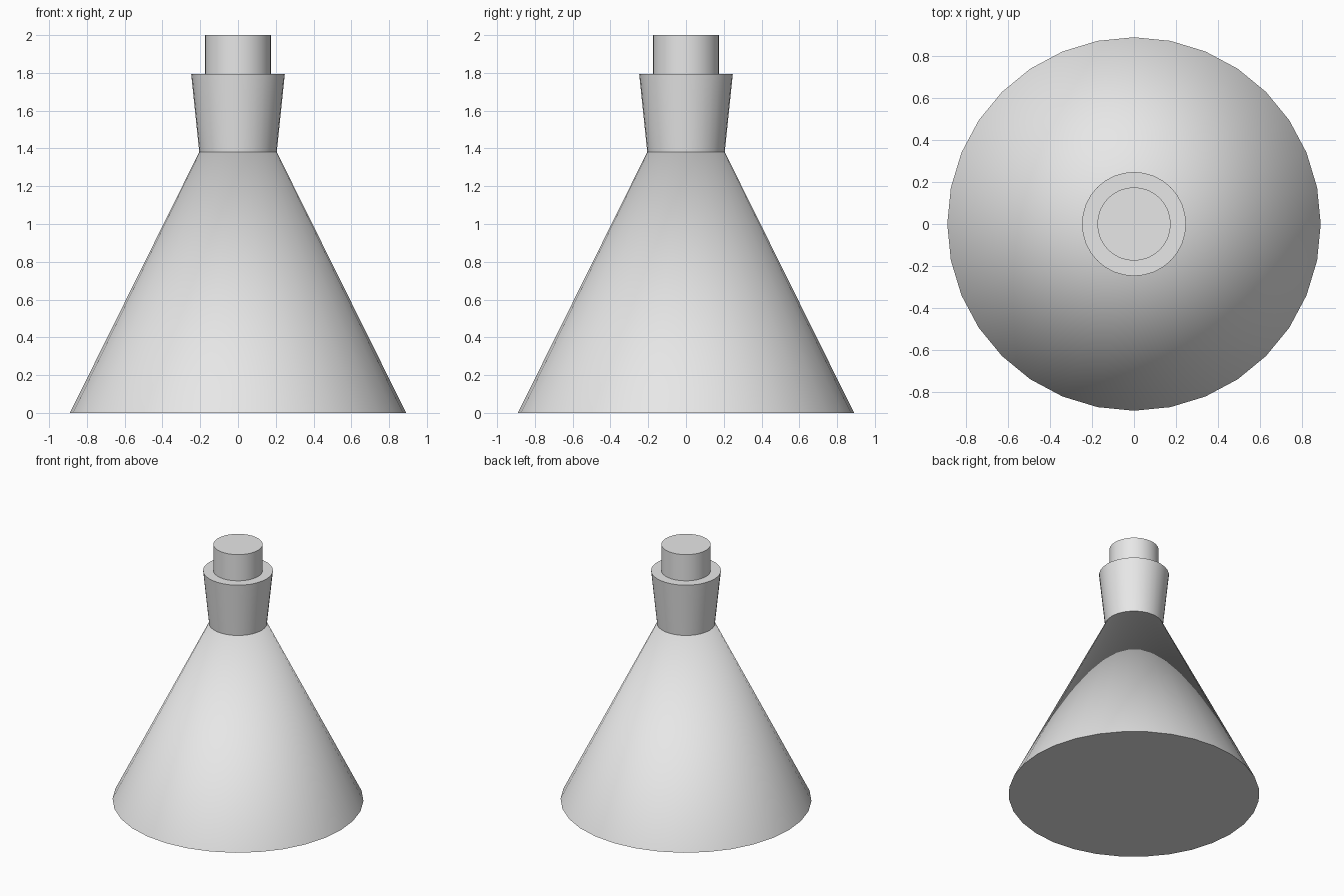
import bpy
import math

if "Cube" in bpy.data.objects:
    bpy.data.objects.remove(bpy.data.objects["Cube"])

# One plain grey for the whole flask
grey = bpy.data.materials.new("plain_grey")
grey.diffuse_color = (0.8, 0.8, 0.8, 1.0)
grey.use_nodes = True
grey.node_tree.nodes["Principled BSDF"].inputs["Base Color"].default_value = grey.diffuse_color


def round_part(name, r_bottom, r_top, z_bottom, z_top):
    """Closed, tapered round part standing between two heights."""
    bpy.ops.mesh.primitive_cone_add(
        vertices=32, radius1=r_bottom, radius2=r_top,
        depth=z_top - z_bottom, location=(0, 0, (z_bottom + z_top) / 2))
    part = bpy.context.object
    part.name = name
    part.data.materials.append(grey)
    bpy.ops.object.shade_smooth_by_angle(angle=math.radians(30))
    return part


# Conical body, its tip hidden inside the neck
round_part("flask_body", 0.89, 0.0, 0.0, 1.795)
# Flared neck
round_part("flask_neck", 0.205, 0.248, 1.38, 1.795)
# Cylindrical stopper, set a little way into the neck
round_part("stopper", 0.175, 0.175, 1.6, 2.0)
